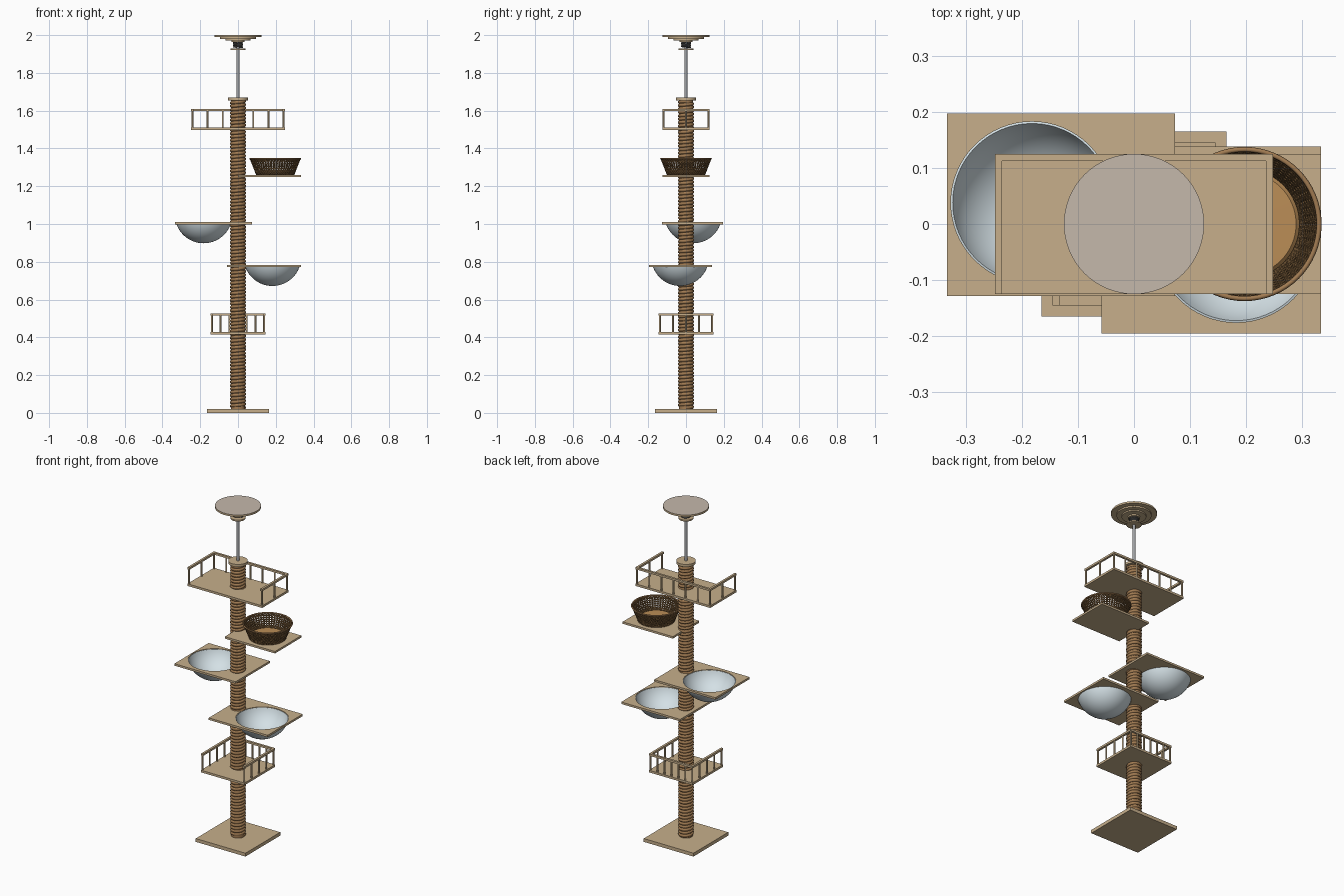
import bpy, bmesh, math

if "Cube" in bpy.data.objects:
    bpy.data.objects.remove(bpy.data.objects["Cube"])

def material(name, rgb):
    m = bpy.data.materials.new(name)
    m.diffuse_color = (*rgb, 1)
    m.use_nodes = True
    m.node_tree.nodes["Principled BSDF"].inputs["Base Color"].default_value = m.diffuse_color
    return m

WOOD = material("light wood", (0.57, 0.43, 0.26))
FELT = material("grey beige pad", (0.56, 0.48, 0.41))
ROPE = material("sisal rope", (0.36, 0.20, 0.085))
BOWL = material("pale bowl plastic", (0.66, 0.75, 0.79))
WICKER = material("dark wicker", (0.19, 0.105, 0.04))
CUSHION = material("tan cushion", (0.50, 0.27, 0.095))
STEEL = material("grey steel", (0.36, 0.37, 0.38))
DARK = material("dark spring steel", (0.10, 0.10, 0.10))

def finish(name, bm, mat, smooth=False):
    bmesh.ops.recalc_face_normals(bm, faces=bm.faces)
    me = bpy.data.meshes.new(name)
    bm.to_mesh(me)
    bm.free()
    ob = bpy.data.objects.new(name, me)
    bpy.context.collection.objects.link(ob)
    me.materials.append(mat)
    if smooth:
        bpy.ops.object.select_all(action='DESELECT')
        ob.select_set(True)
        bpy.context.view_layer.objects.active = ob
        bpy.ops.object.shade_smooth_by_angle(angle=math.radians(35))
    return ob

def add_box(bm, x0, x1, y0, y1, z0, z1):
    vs = bmesh.ops.create_cube(bm, size=1)["verts"]
    for v in vs:
        v.co.x = x0 if v.co.x < 0 else x1
        v.co.y = y0 if v.co.y < 0 else y1
        v.co.z = z0 if v.co.z < 0 else z1

def box(name, *ext, mat=WOOD):
    bm = bmesh.new()
    add_box(bm, *ext)
    return finish(name, bm, mat)

def add_cyl(bm, x, y, r, z0, z1, n):
    vs = bmesh.ops.create_cone(bm, cap_ends=True, segments=n, radius1=r, radius2=r, depth=z1 - z0)["verts"]
    bmesh.ops.translate(bm, verts=vs, vec=(x, y, (z0 + z1) / 2))

def cyl(name, x, y, r, z0, z1, mat, n=48):
    bm = bmesh.new()
    add_cyl(bm, x, y, r, z0, z1, n)
    return finish(name, bm, mat, True)

def lathe(name, profile, x, y, mat, n=64):
    """Spin (radius, z) points about the vertical axis at x, y."""
    bm = bmesh.new()
    vs = [bm.verts.new((r, 0, z)) for r, z in profile]
    es = [bm.edges.new(p) for p in zip(vs, vs[1:])]
    bmesh.ops.spin(bm, geom=vs + es, cent=(0, 0, 0), axis=(0, 0, 1), angle=math.tau, steps=n)
    bmesh.ops.remove_doubles(bm, verts=bm.verts, dist=1e-5)
    bmesh.ops.translate(bm, verts=bm.verts, vec=(x, y, 0))
    return finish(name, bm, mat, True)

def tubes(name, paths, radius, mat, res=1):
    cu = bpy.data.curves.new(name, 'CURVE')
    cu.dimensions = '3D'
    cu.bevel_depth, cu.bevel_resolution = radius, res
    for path in paths:
        sp = cu.splines.new('POLY')
        sp.points.add(len(path) - 1)
        for p, co in zip(sp.points, path):
            p.co = (*co, 1)
    cu.materials.append(mat)
    ob = bpy.data.objects.new(name, cu)
    bpy.context.collection.objects.link(ob)
    bpy.ops.object.select_all(action='DESELECT')
    ob.select_set(True)
    bpy.context.view_layer.objects.active = ob
    bpy.ops.object.convert(target='MESH')

def helix(r0, r1, z0, z1, turns, steps, start=0, x=0, y=0):
    path = []
    for i in range(steps + 1):
        t = i / steps
        a, r = start + math.tau * turns * t, r0 + (r1 - r0) * t
        path.append((x + r * math.cos(a), y + r * math.sin(a), z0 + (z1 - z0) * t))
    return path

# Base and rope-wrapped post
box("base_board", -0.165, 0.165, -0.165, 0.165, 0, 0.02)
cyl("post_core", 0, 0, 0.037, 0.02, 1.66, ROPE, 32)
tubes("post_rope", [helix(0.034, 0.034, 0.028, 1.65, 90, 90 * 20)], 0.0095, ROPE)
cyl("post_cap", 0, 0, 0.053, 1.655, 1.67, WOOD)

# Tension rod, spring and ceiling pad
cyl("tension_rod", 0, 0, 0.008, 1.67, 1.98, STEEL, 24)
cyl("spring_plate", 0, 0, 0.041, 1.922, 1.930, WOOD)
tubes("tension_spring", [helix(0.023, 0.023, 1.934, 1.966, 4, 96)], 0.004, DARK)
cyl("spring_collar", 0, 0, 0.034, 1.964, 1.972, WOOD)
cyl("ceiling_lower_disc", 0, 0, 0.067, 1.972, 1.980, WOOD)
cyl("ceiling_middle_disc", 0, 0, 0.095, 1.980, 1.989, WOOD)
pad = cyl("ceiling_pad", 0, 0, 0.125, 1.989, 2.0, WOOD, 64)
pad.data.materials.append(FELT)
for f in pad.data.polygons:
    f.material_index = 1 if f.normal.z > 0.5 else 0

# Railed decks: railing on the back and both sides, open front
def railed_deck(name, hx, hy, z, nx, ny):
    box(name + "_floor", -hx, hx, -hy, hy, z, z + 0.013)
    w, top = 0.013, z + 0.112
    bm = bmesh.new()
    add_box(bm, -hx, hx, hy - w, hy, top - 0.012, top)
    for s in (-1, 1):
        xa, xb = sorted((s * hx, s * (hx - w)))
        add_box(bm, xa, xb, -hy, hy - w, top - 0.012, top)
    finish(name + "_rails", bm, WOOD)
    px, py = hx - w / 2, hy - w / 2
    spots = [(-px + 2 * px * i / (nx - 1), py) for i in range(nx)]
    spots += [(s * px, -py + 2 * py * i / (ny - 1)) for s in (-1, 1) for i in range(ny - 1)]
    bm = bmesh.new()
    for x, y in spots:
        add_cyl(bm, x, y, 0.005, z + 0.013, top - 0.012, 12)
    finish(name + "_spindles", bm, WOOD, True)

railed_deck("lower_deck", 0.145, 0.145, 0.415, 7, 5)
railed_deck("upper_deck", 0.248, 0.125, 1.498, 7, 3)

# Bowl shelves: a board with a round hole holding a hollow bowl
def bowl_shelf(name, x0, x1, y0, y1, z, cx, cy):
    board = box(name + "_board", x0, x1, y0, y1, z, z + 0.012)
    cutter = cyl(name + "_cutter", cx, cy, 0.1445, z - 0.1, z + 0.1, WOOD, 64)
    mod = board.modifiers.new("hole", 'BOOLEAN')
    mod.object, mod.operation, mod.solver = cutter, 'DIFFERENCE', 'EXACT'
    bpy.ops.object.select_all(action='DESELECT')
    board.select_set(True)
    bpy.context.view_layer.objects.active = board
    bpy.ops.object.modifier_apply(modifier="hole")
    bpy.data.objects.remove(cutter)
    r, depth, rim = 0.146, 0.108, z + 0.008
    R = (r * r + depth * depth) / (2 * depth)
    end = math.acos((R - depth) / R)
    arc = [i / 14 * end for i in range(15)]
    outer = [(R * math.sin(a), rim - depth + R - R * math.cos(a)) for a in arc]
    Ri = R - 0.005
    inner = [(Ri * math.sin(a), rim - depth + R - Ri * math.cos(a)) for a in arc]
    lathe(name + "_bowl", outer + inner[::-1], cx, cy, BOWL)

bowl_shelf("left_bowl_shelf", -0.333, 0.073, -0.128, 0.197, 0.998, -0.182, 0.038)
bowl_shelf("right_bowl_shelf", -0.058, 0.333, -0.195, 0.138, 0.772, 0.182, -0.031)

# Wicker basket on its shelf
BX, BY = 0.197, 0
box("basket_shelf", 0.0, 0.333, -0.125, 0.125, 1.248, 1.260)
N = 52
weave = [helix(0.100, 0.133, 1.262, 1.346, s * 0.16, 9, math.tau * i / N, BX, BY)
         for i in range(N) for s in (-1, 1)]
tubes("basket_weave", weave, 0.0025, WICKER, 0)
hoops = [helix(0.1 + 0.033 * t, 0.1 + 0.033 * t, 1.262 + 0.084 * t, 1.262 + 0.084 * t, 1, 48, 0, BX, BY)
         for t in (0, 0.06, 0.12, 0.18, 0.24, 0.36, 0.48, 0.6, 0.72, 0.84, 0.91)]
tubes("basket_hoops", hoops, 0.0022, WICKER, 0)
tubes("basket_rim", [helix(0.133, 0.133, 1.346, 1.346, 1, 64, 0, BX, BY)], 0.0045, ROPE)
lathe("basket_cushion", [(0, 1.260), (0.096, 1.260), (0.098, 1.270), (0.092, 1.276), (0, 1.278)],
      BX, BY, CUSHION)
